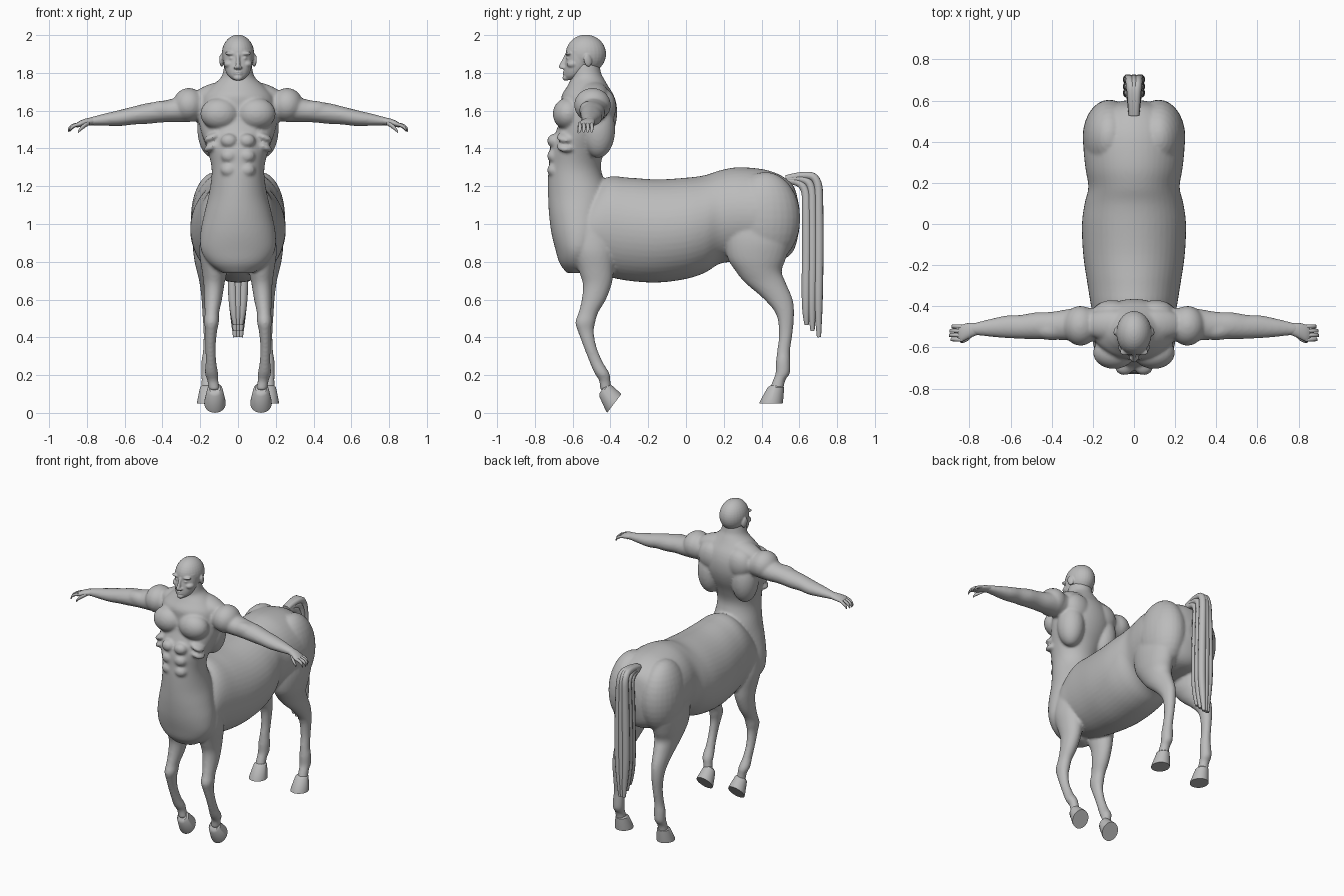
import bpy, bmesh, math
from mathutils import Matrix, Euler, Vector

cube = bpy.data.objects.get("Cube")
if cube:
    bpy.data.objects.remove(cube, do_unlink=True)

GREY = (0.5, 0.5, 0.5, 1.0)
mat = bpy.data.materials.new("stone_grey")
mat.use_nodes = True
mat.diffuse_color = GREY
bsdf = next(n for n in mat.node_tree.nodes if n.type == "BSDF_PRINCIPLED")
bsdf.inputs["Base Color"].default_value = GREY


def spline(rows, steps):
    """Catmull-Rom interpolation of equal-length tuples."""
    out, last = [], len(rows) - 1
    for i in range(last):
        p, a, b, q = rows[max(i - 1, 0)], rows[i], rows[i + 1], rows[min(i + 2, last)]
        for s in range(steps):
            t = s / steps
            out.append([0.5 * (2 * w + (x - v) * t + (2 * v - 5 * w + 4 * x - y) * t * t
                               + (3 * w - v - 3 * x + y) * t ** 3)
                        for v, w, x, y in zip(p, a, b, q)])
    return out + [rows[-1]]


def tube(bm, axis, rows, n=28, steps=4):
    """Loft of ellipses; row = place on axis, two centre values, two radii."""
    k = "xyz".index(axis)
    i, j = [m for m in range(3) if m != k]
    rings = []
    for d, c1, c2, r1, r2 in spline(rows, steps):
        ring = []
        for s in range(n):
            a = math.tau * s / n
            p = [0, 0, 0]
            p[k] = d
            p[i] = c1 + max(r1, 0.002) * math.cos(a)
            p[j] = c2 + max(r2, 0.002) * math.sin(a)
            ring.append(bm.verts.new(p))
        rings.append(ring)
    for r, q in zip(rings, rings[1:]):
        for s in range(n):
            bm.faces.new((r[s], r[(s + 1) % n], q[(s + 1) % n], q[s]))
    bm.faces.new(rings[0])
    bm.faces.new(rings[-1])


def blob(bm, centre, radii, rot=(0, 0, 0)):
    m = Matrix.LocRotScale(Vector(centre), Euler([math.radians(a) for a in rot]), Vector(radii))
    bmesh.ops.create_uvsphere(bm, u_segments=28, v_segments=18, radius=1, matrix=m)


def mirror(bm):
    g = bmesh.ops.duplicate(bm, geom=bm.verts[:] + bm.edges[:] + bm.faces[:])["geom"]
    verts = [e for e in g if isinstance(e, bmesh.types.BMVert)]
    bmesh.ops.scale(bm, vec=(-1, 1, 1), verts=verts)


def bake(ob):
    """Replace an object by the mesh that its modifiers or curve produce."""
    dg = bpy.context.evaluated_depsgraph_get()
    me = bpy.data.meshes.new_from_object(ob.evaluated_get(dg))
    name = ob.name
    bpy.data.objects.remove(ob, do_unlink=True)
    return place(me, name)


def place(me, name):
    ob = bpy.data.objects.new(name, me)
    bpy.context.scene.collection.objects.link(ob)
    me.materials.clear()
    me.materials.append(mat)
    return ob


def finish(bm, name, voxel=0, smooth=0, angle=60):
    bmesh.ops.recalc_face_normals(bm, faces=bm.faces[:])
    me = bpy.data.meshes.new(name)
    bm.to_mesh(me)
    bm.free()
    ob = place(me, name)
    if voxel:
        rm = ob.modifiers.new("fuse", "REMESH")
        rm.mode = "VOXEL"
        rm.voxel_size = voxel
        sm = ob.modifiers.new("soften", "SMOOTH")
        sm.factor, sm.iterations = 0.5, smooth
        ob = bake(ob)
    ob.name = name
    bpy.ops.object.select_all(action="DESELECT")
    ob.select_set(True)
    bpy.context.view_layer.objects.active = ob
    bpy.ops.object.shade_smooth_by_angle(angle=math.radians(angle))


def pair(name, build, **kw):
    for side, sx in (("left", 1), ("right", -1)):
        bm = bmesh.new()
        build(bm)
        bmesh.ops.scale(bm, vec=(sx, 1, 1), verts=bm.verts[:])
        finish(bm, side + "_" + name, **kw)


# Body, left side: legs, arm and muscles
bm = bmesh.new()
tube(bm, "z", [(.98, .13, -.50, .06, .10), (.86, .13, -.49, .075, .11), (.75, .125, -.475, .066, .092),
               (.68, .127, -.47, .055, .076), (.60, .132, -.488, .047, .064), (.53, .138, -.517, .038, .052),
               (.48, .14, -.533, .039, .053), (.43, .142, -.53, .031, .042), (.35, .145, -.508, .027, .034),
               (.27, .143, -.476, .028, .035), (.21, .14, -.445, .035, .039), (.17, .133, -.43, .029, .03),
               (.12, .125, -.425, .03, .03)])
tube(bm, "z", [(1.05, .14, .38, .08, .17), (.92, .145, .38, .095, .175), (.82, .145, .375, .088, .155),
               (.75, .14, .385, .078, .122), (.69, .142, .42, .062, .108), (.60, .147, .49, .046, .075),
               (.52, .15, .525, .038, .047), (.42, .152, .528, .03, .036), (.33, .155, .517, .03, .034),
               (.27, .158, .514, .036, .038), (.21, .16, .512, .035, .038), (.17, .162, .492, .031, .033),
               (.10, .163, .473, .036, .04)])
tube(bm, "x", [(.14, -.49, 1.62, .07, .07), (.24, -.49, 1.625, .085, .083), (.32, -.49, 1.605, .076, .066),
               (.40, -.495, 1.595, .068, .057), (.48, -.495, 1.585, .065, .055), (.55, -.50, 1.575, .058, .048),
               (.62, -.50, 1.562, .055, .043), (.70, -.505, 1.553, .043, .033), (.77, -.51, 1.545, .031, .023),
               (.80, -.515, 1.54, .03, .02)])
blob(bm, (.12, .42, 1.03), (.13, .185, .245))              # haunch
blob(bm, (.26, -.495, 1.63), (.085, .097, .09))            # deltoid
blob(bm, (.12, -.49, 1.695), (.13, .075, .052), (0, 16, 0))  # trapezius
blob(bm, (.097, -.625, 1.583), (.102, .08, .085))          # pectoral
blob(bm, (.13, -.465, 1.50), (.085, .09, .15))             # back muscle
blob(bm, (.105, -.425, 1.62), (.09, .055, .09))            # shoulder blade
blob(bm, (.40, -.515, 1.602), (.09, .05, .05))             # biceps
for z in (1.44, 1.36, 1.285):                              # abdominals
    blob(bm, (.047, -.695, z), (.045, .04, .038))
for z in (1.46, 1.41):                                     # ribs
    blob(bm, (.135, -.635, z), (.05, .05, .022), (0, 25, 0))
mirror(bm)

# Body, centre: barrel and upright trunk
tube(bm, "y", [(-.60, 0, .93, .13, .15), (-.52, 0, .96, .185, .20), (-.42, 0, .985, .205, .262),
               (-.30, 0, .972, .225, .273), (-.15, 0, .963, .247, .273), (0, 0, .977, .253, .268),
               (.10, 0, 1.0, .24, .258), (.18, 0, 1.037, .222, .247), (.27, 0, 1.05, .236, .25),
               (.38, 0, 1.047, .246, .247), (.46, 0, 1.04, .235, .236), (.53, 0, 1.03, .20, .21),
               (.575, 0, 1.03, .14, .16), (.60, 0, 1.03, .05, .06)], n=48)
tube(bm, "z", [(.74, 0, -.58, .08, .05), (.79, 0, -.58, .15, .088), (.86, 0, -.57, .195, .12),
               (.95, 0, -.565, .199, .147), (1.05, 0, -.565, .18, .16), (1.15, 0, -.565, .156, .165),
               (1.25, 0, -.585, .14, .145), (1.32, 0, -.588, .143, .138), (1.40, 0, -.573, .165, .148),
               (1.48, 0, -.54, .193, .152), (1.55, 0, -.518, .208, .15), (1.62, 0, -.513, .205, .147),
               (1.68, 0, -.52, .185, .138), (1.73, 0, -.52, .14, .108), (1.77, 0, -.522, .095, .087),
               (1.80, 0, -.53, .08, .08), (1.86, 0, -.535, .07, .075)], n=48)
finish(bm, "body", voxel=0.009, smooth=4, angle=80)

# Head: left features, then skull, jaw and nose
bm = bmesh.new()
blob(bm, (.034, -.617, 1.901), (.036, .02, .011), (0, -6, -14))  # brow
blob(bm, (.032, -.621, 1.877), (.015, .013, .008))            # eye
blob(bm, (.046, -.598, 1.846), (.03, .034, .022))             # cheek
blob(bm, (.012, -.65, 1.828), (.011, .014, .009))             # nostril
blob(bm, (.087, -.52, 1.866), (.011, .022, .034), (12, 0, 18))  # ear
mirror(bm)
blob(bm, (0, -.53, 1.90), (.086, .107, .102))
tube(bm, "z", [(1.763, 0, -.61, .025, .03), (1.785, 0, -.593, .052, .052), (1.82, 0, -.575, .069, .07),
               (1.87, 0, -.562, .078, .075), (1.92, 0, -.56, .078, .07)])
tube(bm, "z", [(1.90, 0, -.628, .010, .012), (1.865, 0, -.644, .010, .014), (1.835, 0, -.654, .013, .02),
               (1.822, 0, -.65, .013, .017)], n=16)
blob(bm, (0, -.636, 1.774), (.024, .018, .016))               # chin
for z in (1.806, 1.795):                                      # lips
    blob(bm, (0, -.637, z), (.025, .016, .0055))
finish(bm, "head", voxel=0.005, smooth=2, angle=80)


# Hands with curled fingers and thumb
def hand(bm):
    tube(bm, "x", [(.76, -.51, 1.546, .028, .02), (.80, -.518, 1.54, .037, .02),
                   (.835, -.53, 1.53, .041, .017), (.855, -.533, 1.523, .034, .011)], n=20)
    for f in range(4):
        y = -.50 - .021 * f
        reach = (.0, .010, .012, .004)[f]
        tube(bm, "x", [(.835, y, 1.53, .010, .010), (.862 + reach, y + .002, 1.521, .010, .010),
                       (.882 + reach, y + .002, 1.506, .009, .011), (.888 + reach, y, 1.492, .006, .009)], n=10)
    tube(bm, "x", [(.785, -.535, 1.537, .012, .012), (.81, -.557, 1.522, .012, .013),
                   (.832, -.568, 1.505, .010, .012), (.846, -.57, 1.488, .006, .008)], n=10)


pair("hand", hand)


# Hooves: one shape, set flat behind and tipped up in front
def hoof(centre, tilt):
    def build(bm):
        tube(bm, "z", [(.095, 0, .03, .030, .032), (.085, 0, .026, .041, .044),
                       (.012, 0, .003, .056, .061), (0, 0, 0, .057, .062)], steps=1)
        m = Matrix.Translation(centre) @ Matrix.Rotation(math.radians(tilt), 4, "X")
        bmesh.ops.transform(bm, matrix=m, verts=bm.verts[:])
    return build


pair("front_hoof", hoof((.122, -.38, .05), 53), angle=35)
pair("hind_hoof", hoof((.16, .45, .05), 0), angle=35)

# Tail: a bundle of tapering strands
cu = bpy.data.curves.new("tail", "CURVE")
cu.dimensions = "3D"
cu.bevel_depth, cu.bevel_resolution, cu.use_fill_caps = 0.025, 3, True
for dx in (-.03, 0, .03):
    for dy in (-.031, 0, .034):
        end = .435 - dy
        y = .667 + dy
        path = [(dx * .3, .53, 1.235 + dy * .2, .7), (dx * .4, .60 + dy * .4, 1.245 + dy * .5, .8),
                (dx * .6, y, 1.215 + dy, .9), (dx * .8, y + .002, 1.08, 1), (dx, y + .003, .85, 1),
                (dx, y, .65, 1), (dx * .7, y, .52, .85), (dx * .5, y + .003, end, .45)]
        sp = cu.splines.new("NURBS")
        sp.points.add(len(path) - 1)
        for pt, (px, py, pz, r) in zip(sp.points, path):
            pt.co = (px, py, pz, 1)
            pt.radius = r
        sp.order_u, sp.use_endpoint_u, sp.resolution_u = 3, True, 6
tail = bpy.data.objects.new("tail", cu)
bpy.context.scene.collection.objects.link(tail)
tail = bake(tail)
tail.name = "tail"
tail.data.shade_smooth()
